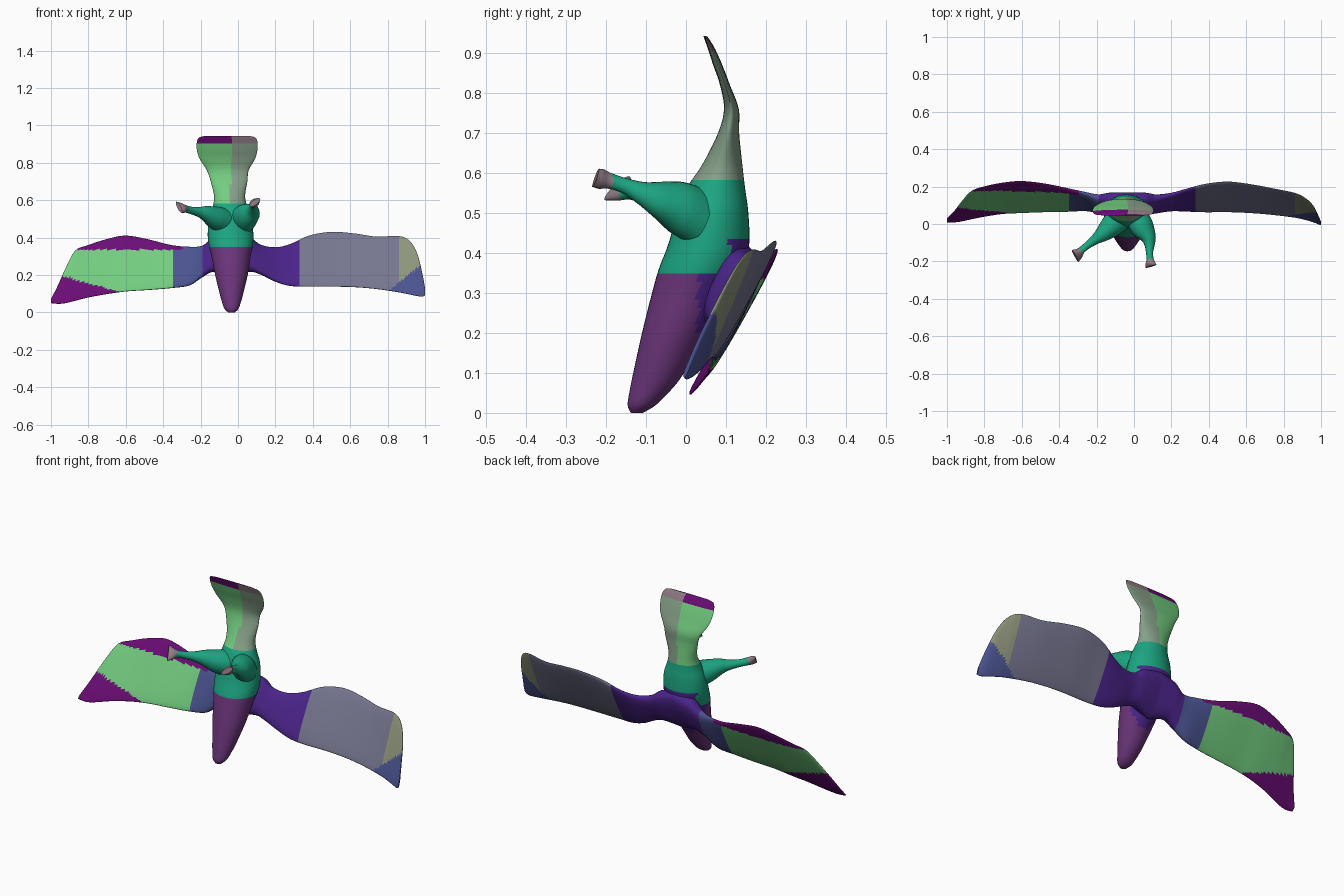
import bpy, bmesh
from math import sin, cos, pi
from mathutils import Vector as V


def mat(name, r, g, b):
    m = bpy.data.materials.new(name)
    m.diffuse_color = (r ** 2.2, g ** 2.2, b ** 2.2, 1)
    return m


M = {n: mat(n, *c) for n, c in {
    "purple": (.42, .22, .48), "plum": (.42, .08, .46), "indigo": (.30, .16, .54),
    "teal": (.13, .64, .50), "green": (.45, .80, .50), "sage": (.52, .62, .53),
    "slate": (.46, .46, .56), "blue": (.30, .33, .56), "olive": (.55, .58, .48),
    "mauve": (.56, .48, .52)}.items()}


def smooth(rows, n=5):
    """Catmull-Rom interpolation through rows of numbers."""
    out = []
    for i in range(len(rows) - 1):
        a, b, c, d = (rows[max(0, min(len(rows) - 1, i + k))] for k in (-1, 0, 1, 2))
        for s in range(n):
            t = s / n
            out.append([.5 * (2*q + (r-p)*t + (2*p-5*q+4*r-s4)*t*t + (3*q-p-3*r+s4)*t**3)
                        for p, q, r, s4 in zip(a, b, c, d)])
    return out + [list(rows[-1])]


def oval(center, u, v, n=40, e=1.0):
    f = lambda k: (abs(k) ** e) * (1 if k > 0 else -1)
    return [center + u * f(cos(2*pi*i/n)) + v * f(sin(2*pi*i/n)) for i in range(n)]


def loft(name, rings, paint):
    bm = bmesh.new()
    loops = [[bm.verts.new(p) for p in r] for r in rings]
    n = len(loops[0])
    for a, b in zip(loops, loops[1:]):
        for i in range(n):
            bm.faces.new((a[i], a[(i+1) % n], b[(i+1) % n], b[i]))
    bm.faces.new(loops[0])
    bm.faces.new(loops[-1])
    bmesh.ops.recalc_face_normals(bm, faces=bm.faces)
    me = bpy.data.meshes.new(name)
    bm.to_mesh(me)
    bm.free()
    ob = bpy.data.objects.new(name, me)
    bpy.context.collection.objects.link(ob)
    slots = {}
    for p in me.polygons:
        p.use_smooth = True
        key = paint(p.center)
        if key not in slots:
            slots[key] = len(slots)
            me.materials.append(M[key])
        p.material_index = slots[key]
    return ob


# body from beak (bottom) to fanned tail (top): z, centre x, half width, front y, back y
body = [(0, -.035, .018, -.138, -.108), (.02, -.035, .038, -.146, -.075),
        (.06, -.035, .052, -.140, -.035), (.10, -.035, .063, -.132, -.005),
        (.20, -.035, .087, -.110, .055), (.30, -.037, .105, -.085, .11),
        (.36, -.038, .118, -.068, .142), (.42, -.04, .122, -.045, .158),
        (.50, -.04, .114, -.022, .156), (.56, -.042, .094, .0, .148),
        (.62, -.045, .083, .04, .141), (.70, -.048, .098, .08, .133),
        (.76, -.055, .112, .095, .132), (.82, -.057, .148, .085, .110),
        (.87, -.058, .162, .068, .091), (.91, -.058, .162, .055, .073),
        (.935, -.058, .150, .046, .058), (.943, -.058, .120, .044, .051)]


def paint_body(c):
    if c.z > .905:
        return "plum" if c.x < -.04 else "mauve"
    if c.z > .58:
        return "green" if c.x < -.04 else "sage"
    if c.z > .35 and c.y < .11 or c.z > .44:
        return "teal"
    return "indigo" if c.y > .03 and c.z > .12 else "purple"


loft("body", [oval(V((x, (f+b)/2, z)), V((w, 0, 0)), V((0, (b-f)/2, 0)))
              for z, x, w, f, b in smooth(body)], paint_body)

# wings: x, leading edge z, trailing edge z, leading y, trailing y, thickness
right = [(-.04, .42, .20, .150, .05, .09), (.06, .40, .22, .145, .07, .09),
         (.12, .36, .205, .145, .07, .065), (.20, .347, .165, .160, .075, .045),
         (.28, .365, .142, .185, .07, .034), (.38, .41, .138, .212, .065, .028),
         (.50, .43, .138, .225, .065, .025), (.62, .422, .135, .212, .06, .022),
         (.74, .405, .125, .190, .05, .02), (.86, .408, .107, .165, .035, .018),
         (.92, .38, .095, .135, .022, .016), (.96, .31, .087, .095, .01, .015),
         (.985, .21, .084, .045, .0, .013), (1.0, .13, .09, .01, -.005, .010)]
left = [(-.04, .42, .20, .150, .05, .09), (-.13, .40, .22, .145, .07, .09),
        (-.19, .355, .19, .145, .07, .065), (-.26, .35, .145, .165, .075, .042),
        (-.36, .36, .13, .190, .068, .03), (-.48, .39, .12, .215, .065, .026),
        (-.60, .41, .112, .228, .06, .024), (-.70, .392, .098, .22, .055, .022),
        (-.80, .36, .08, .20, .04, .02), (-.87, .33, .062, .175, .026, .018),
        (-.92, .24, .05, .122, .015, .016), (-.96, .15, .046, .07, .01, .014),
        (-1.0, .07, .05, .03, .01, .010)]


def paint_right(c):
    if c.x < .33:
        return "indigo"
    if c.z < .24 - (.96 - c.x) * .8:
        return "blue"
    return "olive" if c.x > .86 else "slate"


def paint_left(c):
    if c.x > -.19:
        return "indigo"
    if c.z > .335 and c.x < -.30:
        return "plum"
    if c.x > -.34:
        return "blue"
    return "plum" if c.z < .19 - (c.x + .93) * .27 and c.x < -.64 else "green"


def wing(name, rows, paint):
    rings = []
    for x, zt, zb, yt, yb, th in smooth(rows, 8):
        chord = V((0, yt - yb, zt - zb))
        normal = V((0, chord.z, -chord.y)).normalized()
        rings.append(oval(V((x, (yt+yb)/2, (zt+zb)/2)), chord / 2, normal * th / 2, 64, .8))
    loft(name, rings, paint)


wing("right_wing", right, paint_right)
wing("left_wing", left, paint_left)

# legs with flared feet: x, y, z, half width along the foot, half width across it
legs = {
    "right_leg": (V((.8, 0, .6)), [
        (.02, .03, .49, .06, .075), (.045, -.02, .515, .06, .068), (.075, -.07, .535, .04, .048),
        (.083, -.11, .550, .027, .03), (.083, -.15, .567, .019, .02), (.086, -.19, .580, .019, .02),
        (.088, -.212, .585, .03, .022), (.09, -.226, .588, .036, .013)]),
    "left_leg": (V((.55, -.5, -.65)), [
        (-.08, .03, .49, .07, .07), (-.125, -.015, .508, .06, .06), (-.17, -.055, .528, .042, .042),
        (-.21, -.085, .537, .026, .027), (-.25, -.115, .545, .019, .02), (-.28, -.14, .553, .019, .02),
        (-.30, -.16, .558, .036, .02), (-.315, -.172, .562, .046, .012)])}
for name, (side, rows) in legs.items():
    pts = smooth(rows)
    rings = []
    for i, (x, y, z, a, b) in enumerate(pts):
        d = (V(pts[min(i+1, len(pts)-1)][:3]) - V(pts[max(i-1, 0)][:3])).normalized()
        u = (side - d * side.dot(d)).normalized()
        rings.append(oval(V((x, y, z)), u * a, d.cross(u) * b, 24))
    end = V(rows[-1][:3])
    loft(name, rings, lambda c, e=end: "mauve" if (c - e).length < .045 else "teal")

# smooth shading with sharp tips
for ob in bpy.context.collection.objects:
    ob.select_set(True)
    bpy.context.view_layer.objects.active = ob
bpy.ops.object.shade_smooth_by_angle(angle=.9)
